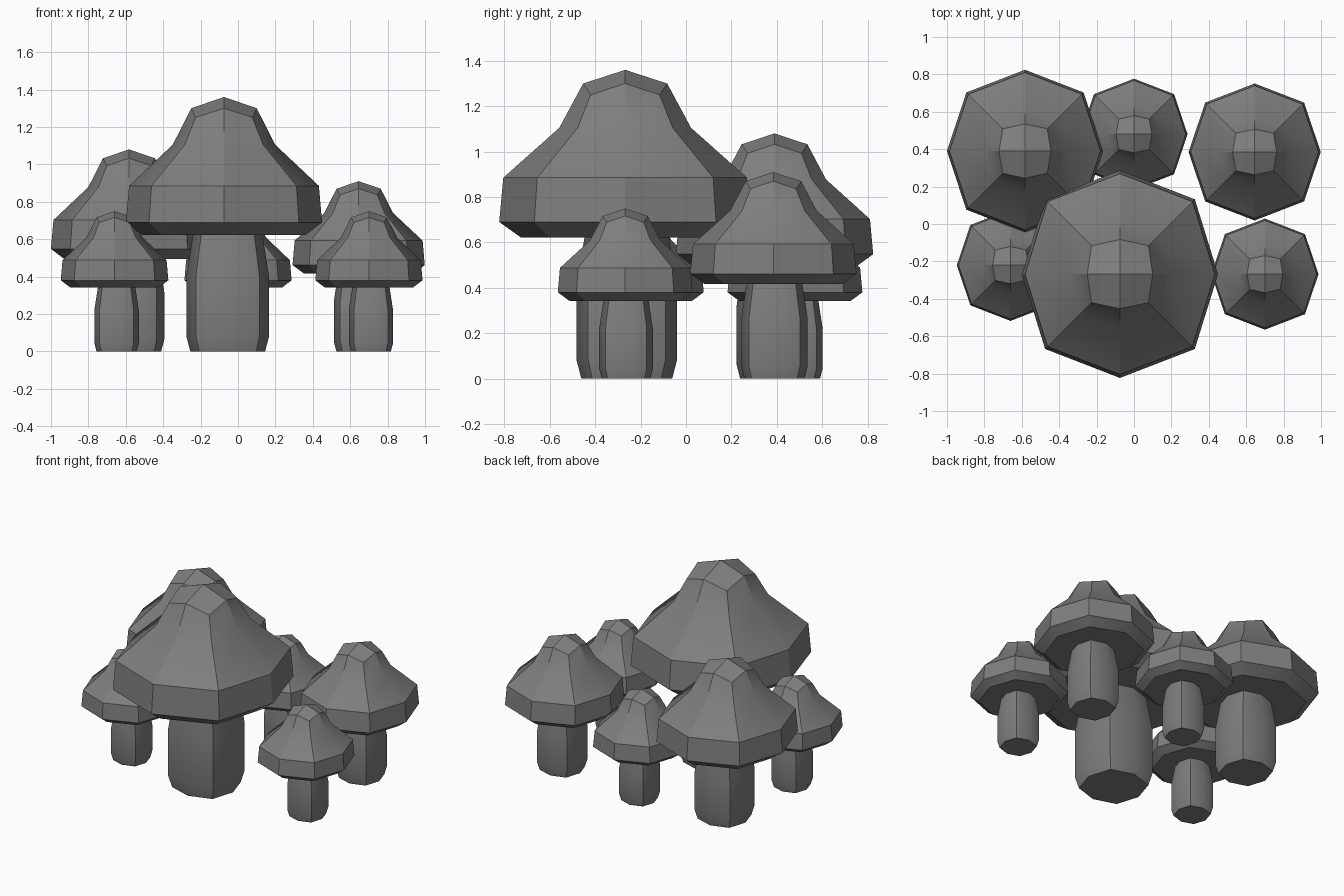
import bpy
import bmesh
from math import sin, cos, radians, pi

if "Cube" in bpy.data.objects:
    bpy.data.objects.remove(bpy.data.objects["Cube"])

# Profiles of the largest mushroom: (axis radius, axis height, diagonal radius, diagonal height)
CAP = [(0.46, 0.622, 0.469, 0.622), (0.555, 0.69, 0.566, 0.69),
       (0.537, 0.885, 0.548, 0.885), (0.29, 1.105, 0.296, 1.105),
       (0.185, 1.30, 0.215, 1.25)]
CAP_TOP = 1.36
STEM = [(0.20, 0.0, 0.215, 0.0), (0.221, 0.08, 0.24, 0.08),
        (0.221, 0.40, 0.24, 0.40), (0.185, 0.63, 0.20, 0.63)]

# Dark grey for everything
dark = bpy.data.materials.new("dark_grey")
dark.diffuse_color = (0.21, 0.21, 0.21, 1)
dark.use_nodes = True
dark.node_tree.nodes["Principled BSDF"].inputs["Base Color"].default_value = dark.diffuse_color


def lathe(name, profile, loc, sr, sz, angle, top=None, squash=1.0):
    bm = bmesh.new()
    rings = []
    for r, z, rd, zd in profile:
        ring = []
        for i in range(8):
            a = i * pi / 4
            k, h = (rd, zd) if i % 2 else (r, z)
            # Side corners are pulled in a little
            if i % 4 == 0:
                k *= squash
            ring.append(bm.verts.new((k * sr * cos(a), k * sr * sin(a), h * sz)))
        rings.append(ring)
    for lo, hi in zip(rings, rings[1:]):
        for i in range(8):
            j = (i + 1) % 8
            bm.faces.new((lo[i], lo[j], hi[j], hi[i]))
    bm.faces.new(rings[0][::-1])
    last = rings[-1]
    if top is None:
        bm.faces.new(last)
    else:
        # Four quads meet at the tip
        tip = bm.verts.new((0, 0, top * sz))
        for i in range(0, 8, 2):
            bm.faces.new((last[i], last[i + 1], last[(i + 2) % 8], tip))
    bmesh.ops.recalc_face_normals(bm, faces=bm.faces)
    mesh = bpy.data.meshes.new(name)
    bm.to_mesh(mesh)
    bm.free()
    mesh.materials.append(dark)
    obj = bpy.data.objects.new(name, mesh)
    obj.location = (loc[0], loc[1], 0)
    bpy.context.collection.objects.link(obj)
    bpy.ops.object.select_all(action='DESELECT')
    obj.select_set(True)
    bpy.context.view_layer.objects.active = obj
    bpy.ops.object.shade_smooth_by_angle(angle=radians(angle))
    return obj


# Six mushrooms: name, centre, radial scale, height scale, side squash of cap
MUSHROOMS = [
    ("large", (-0.075, -0.268), 1.0, 1.0, 0.945),
    ("back_left", (-0.583, 0.39), 0.783, 0.794, 0.96),
    ("back_right", (0.645, 0.385), 0.66, 0.669, 0.965),
    ("front_left", (-0.66, -0.22), 0.537, 0.551, 0.965),
    ("front_right", (0.70, -0.268), 0.535, 0.551, 0.965),
    ("back_middle", (0.0, 0.48), 0.535, 0.551, 0.965),
]
for name, (x, y), sr, sz, squash in MUSHROOMS:
    # Stem sits slightly off the cap axis
    lathe(name + "_stem", STEM, (x + 0.02 * sr, y + 0.007 * sr), sr, sz, 40)
    lathe(name + "_cap", CAP, (x, y), sr, sz, 28, top=CAP_TOP, squash=squash)
